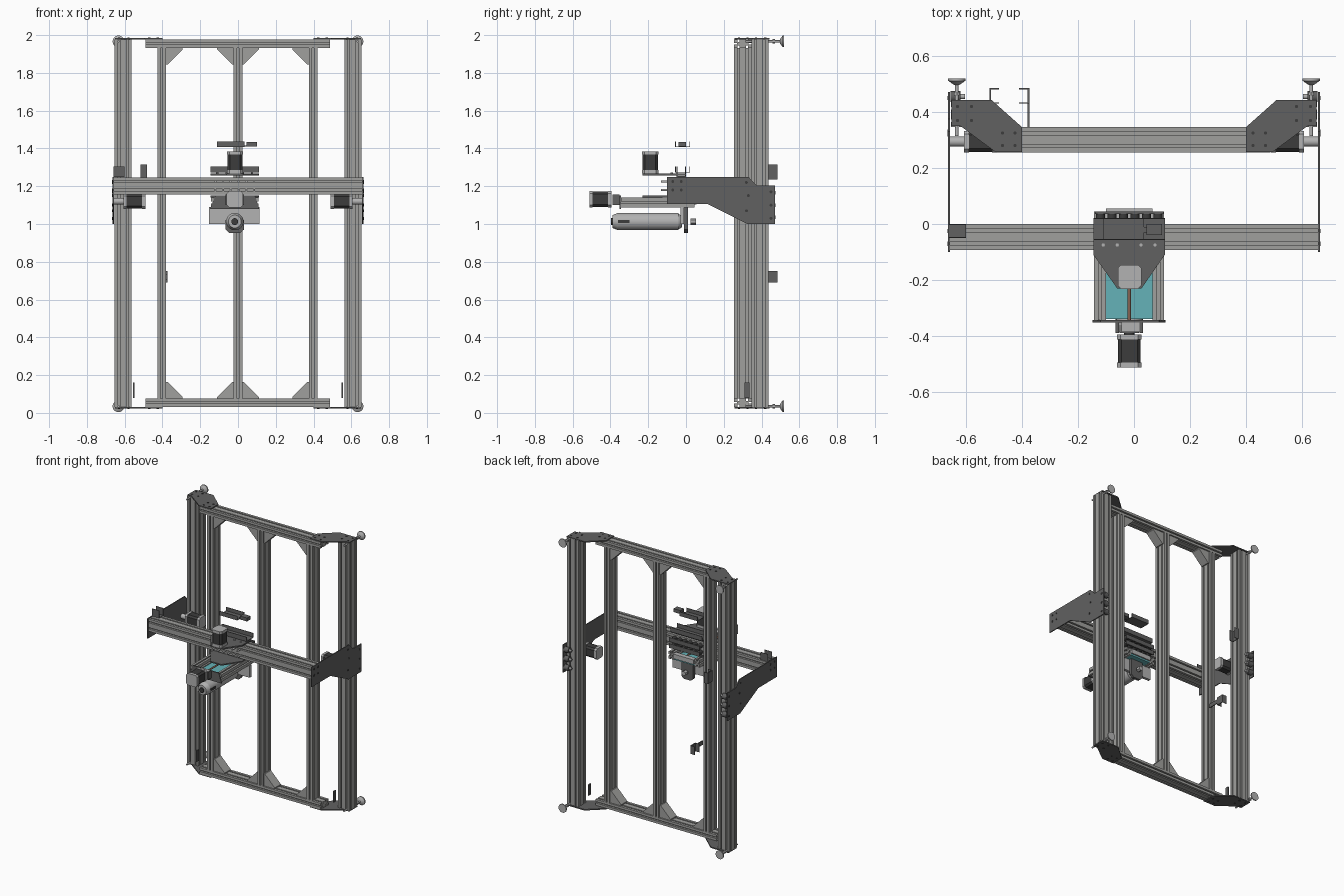
import bpy, bmesh, math
from mathutils import Vector, Matrix

cube = bpy.data.objects.get("Cube")
if cube:
    bpy.data.objects.remove(cube)


def material(name, r, g, b):
    m = bpy.data.materials.new(name)
    m.use_nodes = True
    m.diffuse_color = (r, g, b, 1)
    m.node_tree.nodes["Principled BSDF"].inputs["Base Color"].default_value = (r, g, b, 1)
    return m


ALU = material("aluminium grey", 0.35, 0.35, 0.34)
PLATE = material("dark plate grey", 0.12, 0.12, 0.12)
BLACK = material("motor black", 0.045, 0.045, 0.045)
LIGHT = material("light metal", 0.45, 0.45, 0.45)
TEAL = material("teal plate", 0.13, 0.45, 0.48)
BRONZE = material("bronze screw", 0.25, 0.13, 0.09)


def finish(name, bm, mat, smooth=False):
    bmesh.ops.recalc_face_normals(bm, faces=bm.faces)
    me = bpy.data.meshes.new(name)
    bm.to_mesh(me)
    bm.free()
    me.materials.append(mat)
    ob = bpy.data.objects.new(name, me)
    bpy.context.collection.objects.link(ob)
    if smooth:
        bpy.ops.object.select_all(action='DESELECT')
        ob.select_set(True)
        bpy.context.view_layer.objects.active = ob
        bpy.ops.object.shade_smooth_by_angle(angle=math.radians(40))
    return ob


def prism(name, pts, axis, lo, hi, mat):
    """Extrude an outline drawn in the two other axes along the given axis."""
    place = {'X': lambda a, b, t: (t, a, b), 'Y': lambda a, b, t: (a, t, b),
             'Z': lambda a, b, t: (a, b, t)}[axis]
    bm = bmesh.new()
    face = bm.faces.new([bm.verts.new(place(a, b, lo)) for a, b in pts])
    top = bmesh.ops.extrude_face_region(bm, geom=[face])["geom"]
    shift = Vector(place(0, 0, hi)) - Vector(place(0, 0, lo))
    bmesh.ops.translate(bm, vec=shift, verts=[v for v in top if isinstance(v, bmesh.types.BMVert)])
    return finish(name, bm, mat)


def box(name, x, y, z, mat):
    return prism(name, [(x[0], y[0]), (x[1], y[0]), (x[1], y[1]), (x[0], y[1])], 'Z', z[0], z[1], mat)


def rod(name, axis, centre, length, r1, mat, r2=None, sides=20):
    bm = bmesh.new()
    turn = {'X': Matrix.Rotation(math.pi / 2, 4, 'Y'), 'Y': Matrix.Rotation(-math.pi / 2, 4, 'X'),
            'Z': Matrix.Identity(4)}[axis]
    bmesh.ops.create_cone(bm, cap_ends=True, segments=sides, radius1=r1, radius2=r1 if r2 is None else r2,
                          depth=length, matrix=Matrix.Translation(centre) @ turn)
    return finish(name, bm, mat, True)


def slotted(name, axis, a, b, lo, hi, cell=0.045):
    """Aluminium profile with one groove per cell on every side."""
    corners = [Vector((a[0], b[0])), Vector((a[1], b[0])), Vector((a[1], b[1])), Vector((a[0], b[1]))]
    pts = []
    for i, p in enumerate(corners):
        edge = corners[(i + 1) % 4] - p
        d = edge.normalized()
        n = Vector((-d.y, d.x))
        count = max(1, round(edge.length / cell))
        pts.append(p)
        for k in range(count):
            mid = p + edge * (k + 0.5) / count
            pts += [mid - d * .005, mid - d * .005 + n * .014, mid + d * .005 + n * .014, mid + d * .005]
    return prism(name, [tuple(p) for p in pts], axis, lo, hi, ALU)


def motor(name, axis, lo, hi, u, v):
    """Square stepper body with lighter end caps and chamfered corners."""
    c = 0.012
    def outline(s):
        a0, a1, b0, b1 = u[0] + s, u[1] - s, v[0] + s, v[1] - s
        return [(a0 + c, b0), (a1 - c, b0), (a1, b0 + c), (a1, b1 - c),
                (a1 - c, b1), (a0 + c, b1), (a0, b1 - c), (a0, b0 + c)]
    prism(name + "_body", outline(.003), axis, lo + .018, hi - .018, BLACK)
    prism(name + "_cap_a", outline(0), axis, lo, lo + .018, LIGHT)
    prism(name + "_cap_b", outline(0), axis, hi - .018, hi, LIGHT)


def channel(name, x, y, z, t=.004):
    """Thin cable guide bracket, open upwards, running along x."""
    box(name + "_base", x, y, (z[0], z[0] + t), PLATE)
    for i, y0 in enumerate((y[0], y[1] - t)):
        box(f"{name}_lip_{i}", x, (y0, y0 + t), z, PLATE)


# Wall frame: rails, posts and corner gussets
Y = (0.255, 0.346)
for name, z in (("bottom_rail", (.031, .076)), ("top_rail", (1.932, 1.977))):
    slotted(name, 'X', Y, z, -.49, .487)
for i, x in enumerate((-.404, 0, .398)):
    slotted(f"inner_post_{i}", 'Z', (x - .0225, x + .0225), Y, .076, 1.932)
    for s in (-1, 1):
        if (i, s) in ((0, -1), (2, 1)):
            continue
        e = x + s * .0225
        for z, d in ((.076, 1), (1.932, -1)):
            prism("gusset", [(e, z), (e + s * .088, z), (e + s * .088, z + d * .008),
                             (e + s * .008, z + d * .088), (e, z + d * .088)], 'Y', .265, .336, ALU)

# Uprights, corner plates and wall feet on both sides
CORNER = [(.652, .443), (.509, .443), (.40, .346), (.40, .257), (.495, .257), (.62, .35), (.652, .35)]
SIDE = [(-.1, 1.25), (.33, 1.25), (.375, 1.203), (.472, 1.203), (.472, 1.0), (.325, 1.0), (.115, 1.105), (-.1, 1.105)]
for s, side in ((1, "left"), (-1, "right")):
    span = sorted((s * .563, s * .653))
    slotted(side + "_upright", 'Z', span, (.346, .436), .031, 1.977)
    for z, d in ((.028, 1), (1.980, -1)):
        prism(side + "_corner_plate", [(s * x, y) for x, y in CORNER], 'Z', z - .004, z + .004, PLATE)
        for x, y in ((.63, .42), (.58, .42), (.63, .37), (.58, .37), (.47, .325), (.425, .325), (.47, .28), (.425, .28)):
            rod("corner_bolt", 'Z', (s * x, y, z - d * .004), .006, .006, BLACK, sides=10)
        zf = .035 if d == 1 else 1.967
        rod(side + "_foot_stem", 'Y', (s * .633, .41, zf), .19, .006, LIGHT)
        rod(side + "_foot_nut", 'Y', (s * .633, .465, zf), .012, .012, LIGHT, sides=6)
        rod(side + "_foot_cone", 'Y', (s * .633, .504, zf), .014, .01, LIGHT, .03)
        rod(side + "_foot_pad", 'Y', (s * .633, .515, zf), .008, .031, LIGHT)
    # Gantry side plate with its drive motor and guide rollers
    plate = sorted((s * .657, s * .664))
    prism(side + "_gantry_plate", SIDE, 'X', *plate, PLATE)
    motor(side + "_drive_motor", 'X', *sorted((s * .49, s * .607)), (.255, .333), (1.08, 1.16))
    rod(side + "_drive_shaft", 'X', (s * .632, .294, 1.12), .05, .018, LIGHT)
    for z in (1.035, 1.1, 1.165):
        rod(side + "_rear_roller", 'X', (s * .637, .455, z), .036, .02, PLATE)
        rod(side + "_roller_bolt", 'X', (s * .612, .455, z), .016, .009, LIGHT)
    for y, z in ((-.07, 1.225), (-.025, 1.225), (-.07, 1.18), (-.025, 1.18), (.32, 1.22), (.32, 1.07),
                 (.45, 1.17), (.45, 1.1), (.45, 1.03), (.33, 1.15)):
        rod("plate_bolt", 'X', (s * .664, y, z), .004, .008, BLACK, sides=10)
    box(side + "_end_stop", sorted((s * .548, s * .556)), (.31, .336), (.08, .16), PLATE)

# Gantry beam
slotted("gantry_beam", 'X', (-.093, 0), (1.157, 1.247), -.657, .657)

# Carriage plates around the beam
CX = -.017
DECK = [(-.145, .0), (-.145, -.11), (-.06, -.23), (.027, -.23), (.11, -.11), (.11, .0)]
prism("carriage_top_plate", DECK, 'Z', 1.257, 1.267, PLATE)
prism("carriage_lower_plate", DECK, 'Z', 1.141, 1.15, PLATE)
for z in (1.18, 1.225):
    box("carriage_roller_bar", (-.14, .105), (.036, .044), (z - .015, z + .015), PLATE)
    for k in range(6):
        x = -.12 + k * .041
        rod("carriage_roller", 'Y', (x, .018, z), .034, .016, BLACK)
        rod("front_roller", 'Y', (x, -.113, z), .038, .006, LIGHT, sides=10)
for x in (-.11, -.06, .025, .075):
    rod("deck_bolt", 'Z', (x, -.075, 1.268), .008, .006, LIGHT, sides=10)
motor("carriage_motor", 'Z', 1.268, 1.385, (-.058, .026), (-.232, -.146))

# Plunge slide: rails, teal base, screw and motor
for x in ((-.142, -.1), (.066, .108)):
    slotted("slide_rail", 'Y', x, (1.087, 1.14), -.345, .045)
box("slide_base", (-.1, .066), (-.34, .045), (1.09, 1.102), TEAL)
box("slide_rear_block", (-.1, .066), (.02, .055), (1.102, 1.135), LIGHT)
rod("lead_screw", 'Y', (CX, -.17, 1.128), .36, .006, BRONZE)
prism("slide_end_plate", [(-.148, 1.08), (.113, 1.08), (.09, 1.15), (-.12, 1.15)], 'Y', -.351, -.343, PLATE)
box("coupler_mount", (-.045, .02), (-.385, -.351), (1.1, 1.155), LIGHT)
for x in (-.06, .026):
    box("coupler_arm", (x - .006, x + .006), (-.39, -.351), (1.1, 1.155), PLATE)
motor("plunge_motor", 'Y', -.512, -.395, (-.06, .027), (1.088, 1.174))

# Router spindle with mount and collet
box("spindle_mount", (-.153, .115), (-.03, -.01), (1.0, 1.09), LIGHT)
prism("spindle_clamp", [(-.065, 1.09), (-.065, .97), (-.045, .952), (.011, .952), (.031, .97), (.031, 1.09)],
      'Y', -.01, .01, PLATE)
rod("spindle_body", 'Y', (CX, -.2, 1.013), .32, .046, LIGHT, sides=28)
rod("spindle_tail", 'Y', (CX, -.375, 1.013), .03, .034, LIGHT, .046, sides=28)
rod("spindle_neck", 'Y', (CX, -.035, 1.013), .03, .046, LIGHT, .03, sides=28)
rod("collet_nut", 'Y', (CX, .038, 1.013), .03, .017, LIGHT, sides=6)
rod("spindle_cable_gland", 'Y', (CX, -.392, 1.013), .012, .018, BLACK)
for x in (-.055, .021):
    box("spindle_vent", (x - .011, x + .011), (-.36, -.3), (1.005, 1.021), BLACK)

# Cable guide brackets
channel("upper_cable_bracket", (-.11, .035), (-.058, .022), (1.407, 1.437))
channel("lower_cable_bracket", (-.145, .11), (-.058, .022), (1.272, 1.305))
box("cable_clip", (.045, .1), (-.04, .0), (1.41, 1.435), PLATE)
box("cable_clip_arm", (.03, .05), (-.03, -.01), (1.409, 1.416), PLATE)
channel("beam_cable_bracket", (-.66, -.6), (-.05, .0), (1.25, 1.305))
for x0, x1, z0, z1, back in ((-.513, -.483, 1.235, 1.315, -.513), (-.41, -.377, .69, .75, -.377)):
    box("frame_bracket_web", (back - .003, back + .003), (.43, .485), (z0, z1), PLATE)
    for y in (.43, .481):
        box("frame_bracket_lip", (x0, x1), (y, y + .004), (z0, z1), PLATE)
box("frame_bracket_arm", (-.38, -.374), (.346, .434), (.705, .735), PLATE)
